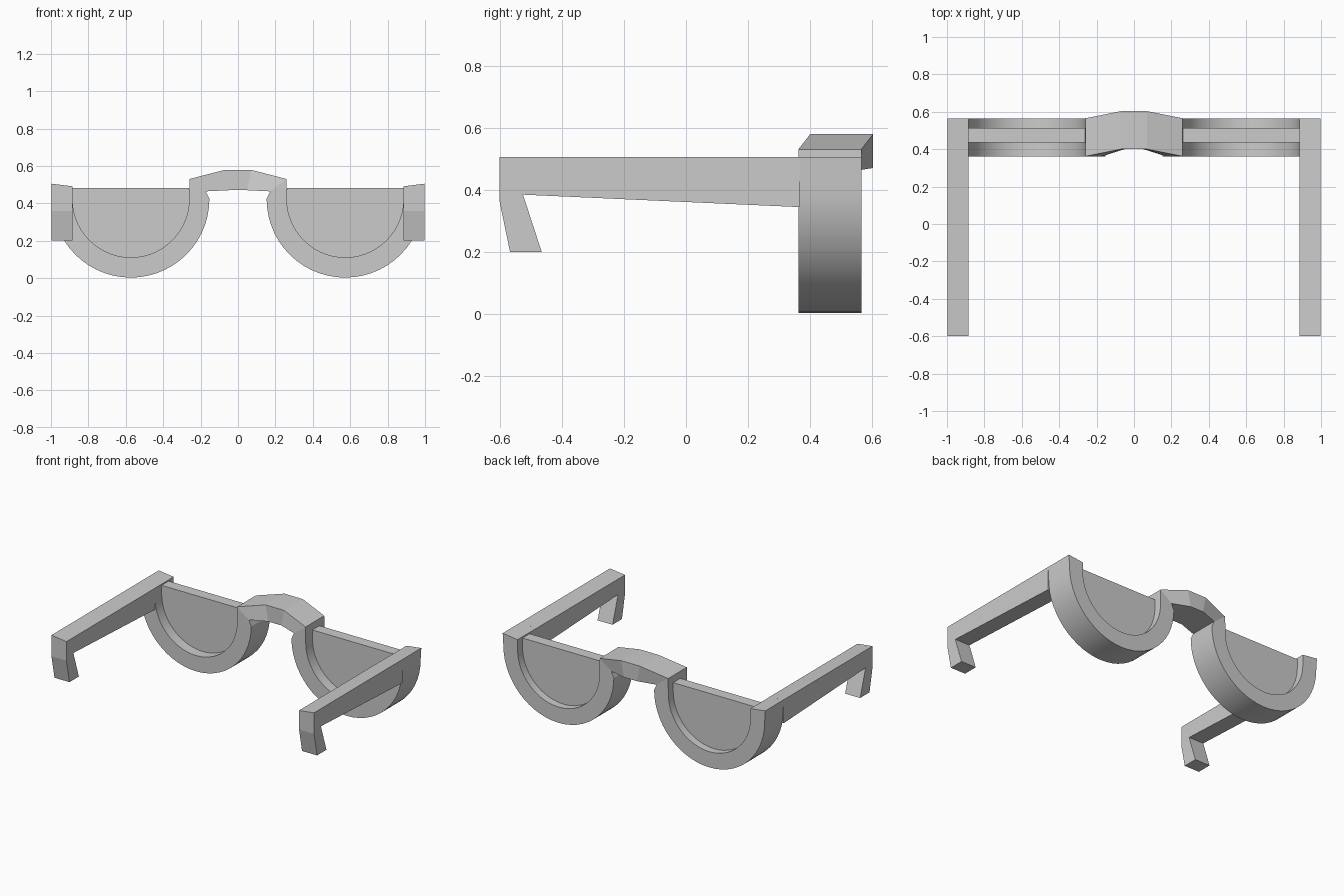
import bpy, bmesh, math

if "Cube" in bpy.data.objects:
    bpy.data.objects.remove(bpy.data.objects["Cube"])

CX, CZ, R_IN, R_OUT = 0.573, 0.423, 0.312, 0.42
SEG = 28


def finish(name, bm, smooth_angle):
    """Turn a bmesh into a mirrored, angle-smoothed object."""
    bmesh.ops.recalc_face_normals(bm, faces=bm.faces)
    mesh = bpy.data.meshes.new(name)
    bm.to_mesh(mesh)
    bm.free()
    ob = bpy.data.objects.new(name, mesh)
    bpy.context.collection.objects.link(ob)
    bpy.ops.object.select_all(action='DESELECT')
    ob.select_set(True)
    bpy.context.view_layer.objects.active = ob
    bpy.ops.object.shade_smooth_by_angle(angle=math.radians(smooth_angle))
    mod = ob.modifiers.new("mirror", 'MIRROR')
    mod.use_clip = True
    return ob


def join_loops(bm, a, b, caps=False):
    for i in range(len(a)):
        j = (i + 1) % len(a)
        bm.faces.new((a[i], a[j], b[j], b[i]))
    if caps:
        bm.faces.new(a)
        bm.faces.new(b)


def arc(r):
    """Lower half circle from the nose side to the outer side."""
    return [(CX - r * math.cos(math.pi * i / SEG), CZ - r * math.sin(math.pi * i / SEG))
            for i in range(SEG + 1)]


# Front frame: one strip swept from bridge centre round the rim to the hinge
# each station: (lens-side point, outer point, near y)
stations = [((0, 0.579), (0, 0.47), 0.40),
            ((0.07, 0.579), (0.05, 0.47), 0.40),
            ((0.26, 0.53), (0.172, 0.464), 0.362)]
stations += [(p, q, 0.362) for p, q in zip(arc(R_IN), arc(R_OUT))]
stations.append(((0.885, 0.491), (0.998, 0.505), 0.362))
bm = bmesh.new()
loops = []
for (ax, az), (bx, bz), y in stations:
    pts = [(ax, y, az), (bx, y, bz), (bx, y + 0.203, bz), (ax, y + 0.203, az)]
    loops.append([bm.verts.new(p) for p in pts])
for a, b in zip(loops, loops[1:]):
    join_loops(bm, a, b)
bm.faces.new(loops[-1])
finish("front_frame", bm, 10)

# Half-moon lenses
outline = [(CX - R_IN, 0.482)] + arc(R_IN + 0.003) + [(CX + R_IN, 0.482)]
bm = bmesh.new()
join_loops(bm, [bm.verts.new((x, 0.435, z)) for x, z in outline],
           [bm.verts.new((x, 0.512, z)) for x, z in outline], caps=True)
finish("lens", bm, 10)

# Temple arms with hooked ear tips
profile = [(0.365, 0.505), (-0.6, 0.505), (-0.6, 0.36), (-0.567, 0.2),
           (-0.465, 0.2), (-0.525, 0.384), (0.365, 0.344)]
bm = bmesh.new()
inner = [bm.verts.new((0.884, y, z - (0.014 if z > 0.5 else 0))) for y, z in profile]
outer = [bm.verts.new((0.998, y, z)) for y, z in profile]
join_loops(bm, inner, outer, caps=True)
finish("temple_arm", bm, 5)
